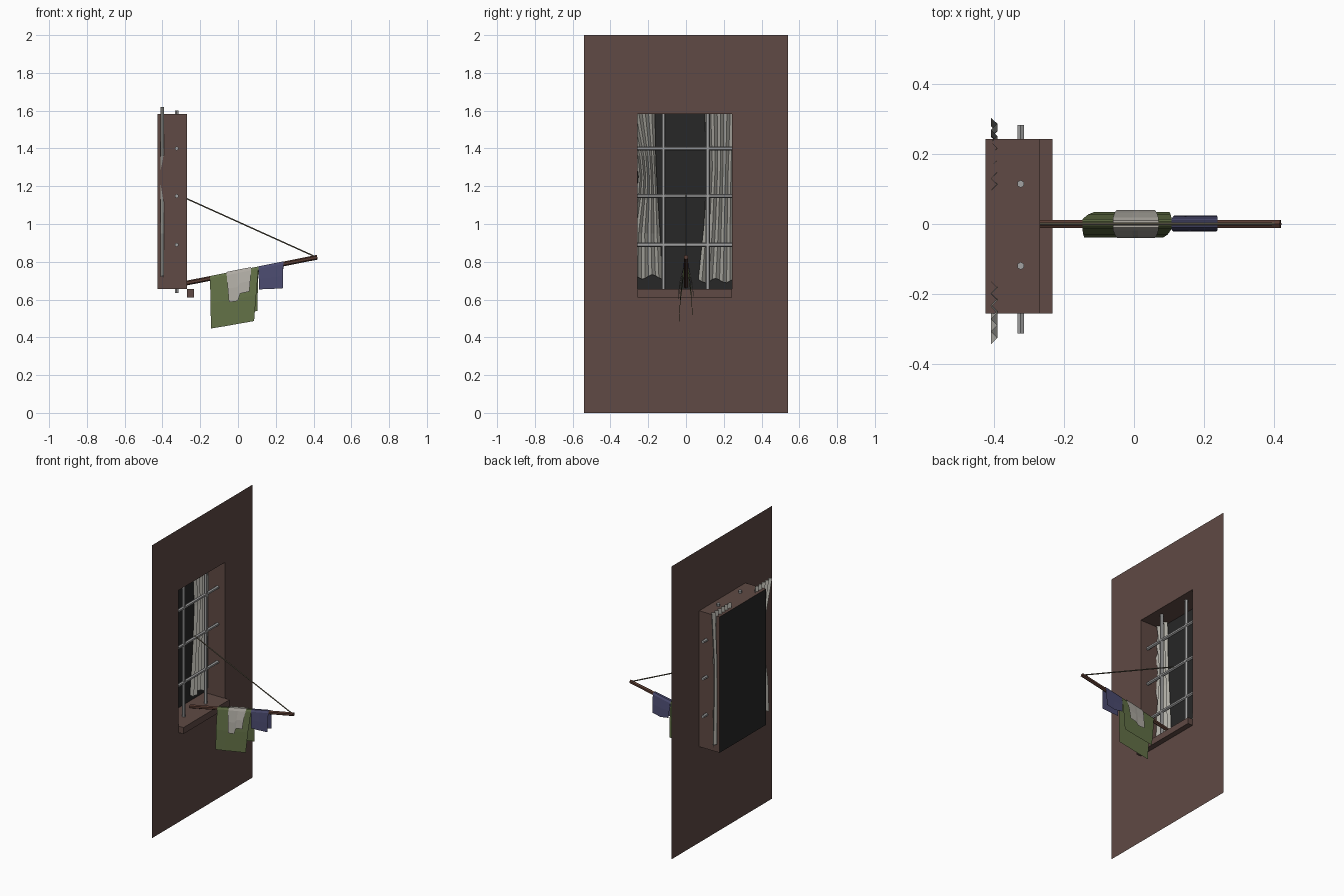
import bpy, math
from mathutils import Vector

if "Cube" in bpy.data.objects:
    bpy.data.objects.remove(bpy.data.objects["Cube"])


def material(name, rgb):
    m = bpy.data.materials.new(name)
    m.diffuse_color = (*rgb, 1)
    m.use_nodes = True
    m.node_tree.nodes["Principled BSDF"].inputs["Base Color"].default_value = m.diffuse_color
    return m


BROWN = material("brown_plaster", (0.115, 0.068, 0.058))
WOOD = material("wood", (0.10, 0.045, 0.032))
BLACK = material("dark_room", (0.02, 0.02, 0.02))
METAL = material("bar_metal", (0.36, 0.36, 0.36))
LINEN = material("curtain_linen", (0.42, 0.41, 0.37))
ROPE = material("rope", (0.14, 0.12, 0.08))
GREEN = material("green_cloth", (0.12, 0.16, 0.06))
WHITE = material("pale_cloth", (0.42, 0.40, 0.36))
BLUE = material("blue_cloth", (0.07, 0.07, 0.16))


def mesh(name, verts, faces, mat):
    me = bpy.data.meshes.new(name)
    me.from_pydata(verts, [], faces)
    me.materials.append(mat)
    me.update()
    ob = bpy.data.objects.new(name, me)
    bpy.context.collection.objects.link(ob)
    return ob


def sheet(name, rows, mat):
    """Surface through equal-length rows of points."""
    n = len(rows[0])
    faces = [(i * n + j, i * n + j + 1, (i + 1) * n + j + 1, (i + 1) * n + j)
             for i in range(len(rows) - 1) for j in range(n - 1)]
    return mesh(name, [p for r in rows for p in r], faces, mat)


def rod(name, a, b, radius, mat, sides=6):
    a, b = Vector(a), Vector(b)
    bpy.ops.mesh.primitive_cylinder_add(vertices=sides, radius=radius,
                                        depth=(b - a).length, location=(a + b) / 2)
    ob = bpy.context.object
    ob.name = name
    ob.rotation_mode = 'QUATERNION'
    ob.rotation_quaternion = (b - a).to_track_quat('Z', 'Y')
    ob.data.materials.append(mat)
    return ob


# window opening limits
Y0, Y1, Z0, Z1 = -0.256, 0.243, 0.655, 1.583
FRONT, BACK = -0.27, -0.425


def ring(x, y0, y1, z0, z1):
    return [(x, y0, z0), (x, y1, z0), (x, y1, z1), (x, y0, z1)]


outer = ring(FRONT, -0.54, 0.54, 0, 2)
hole = ring(FRONT, Y0, Y1, Z0, Z1)
deep = ring(BACK, Y0, Y1, Z0, Z1)
loop = [(i, (i + 1) % 4, (i + 1) % 4 + 4, i + 4) for i in range(4)]

# wall with its opening, the recess sides and the dark back
mesh("wall", outer + hole, loop, BROWN)
mesh("window_recess", hole + deep, loop, BROWN)
mesh("dark_back", deep, [(0, 1, 2, 3)], BLACK)

# sill below the opening
bpy.ops.mesh.primitive_cube_add(size=1, location=(-0.2515, (Y0 + Y1) / 2, 0.634))
sill = bpy.context.object
sill.name = "sill"
sill.scale = (0.037, Y1 - Y0, 0.044)
sill.data.materials.append(BROWN)

# window bars
for i, y in enumerate((-0.12, 0.115)):
    rod(f"upright_bar_{i}", (-0.325, y, 0.635), (-0.325, y, 1.6), 0.011, METAL)
for i, z in enumerate((0.89, 1.148, 1.4)):
    rod(f"cross_bar_{i}", (-0.325, -0.314, z), (-0.325, 0.284, z), 0.011, METAL)


# pleated curtains: (z, outer edge, inner edge) at several heights
def curtain(name, levels, pleats):
    rows = []
    for k, (z, a, b) in enumerate(levels):
        row = []
        for j in range(pleats + 1):
            x = -0.401 + (0.009 if j % 2 else -0.009)
            dz = 0.012 * math.sin(j * 1.1) if k == len(levels) - 1 else 0
            row.append((x, a + (b - a) * j / pleats, z + dz))
        rows.append(row)
    sheet(name, rows, LINEN)


curtain("curtain_left", [(1.62, -0.345, -0.165), (1.36, -0.265, -0.16),
                         (1.25, -0.252, -0.155), (1.13, -0.265, -0.148),
                         (0.95, -0.30, -0.137), (0.72, -0.31, -0.125)], 10)
curtain("curtain_right", [(1.62, 0.305, 0.095), (1.3, 0.28, 0.112),
                          (1.0, 0.28, 0.095), (0.70, 0.29, 0.065)], 12)

# washing pole and its stay rope
TIP = (0.42, 0, 0.824)
rod("pole", (-0.36, 0, 0.670), TIP, 0.0125, WOOD)
rod("stay_rope", (-0.33, 0, 1.16), (0.41, 0, 0.826), 0.004, ROPE, 5)


def pole_z(x):
    return 0.824 + (x - 0.42) * 0.1974


# cloth draped over the pole: per column (top x, front foot x, front foot z, back foot x, back foot z)
def drape(name, cols, gap, flare_front, flare_back, mat):
    rows = []
    for x, xf, zf, xb, zb in cols:
        c, s = pole_z(x), gap
        row = [(xb, flare_back, zb),
               ((x + xb) / 2, (flare_back * 2 + s) / 3, (c + zb) / 2),
               (x, s, c), (x, s * 0.55, c + s * 0.9),
               (x, -s * 0.55, c + s * 0.9), (x, -s, c),
               ((x + xf) / 2, (flare_front * 2 - s) / 3, (c + zf) / 2),
               (xf, flare_front, zf)]
        rows.append(row)
    sheet(name, rows, mat)


drape("green_cloth", [(-0.148, -0.143, 0.447, -0.115, 0.505),
                      (-0.07, -0.068, 0.459, -0.05, 0.515),
                      (0.02, 0.01, 0.473, 0.03, 0.527),
                      (0.108, 0.085, 0.486, 0.102, 0.54)],
      0.014, -0.038, 0.034, GREEN)
drape("pale_cloth", [(-0.06, -0.048, 0.586, -0.05, 0.60),
                     (-0.005, -0.002, 0.592, 0.0, 0.60),
                     (0.012, 0.012, 0.632, 0.015, 0.62),
                     (0.07, 0.06, 0.643, 0.06, 0.63)],
      0.019, -0.04, 0.04, WHITE)
drape("blue_cloth", [(0.108, 0.112, 0.654, 0.115, 0.665),
                     (0.175, 0.175, 0.656, 0.175, 0.655),
                     (0.24, 0.237, 0.66, 0.238, 0.668)],
      0.015, -0.021, 0.024, BLUE)
